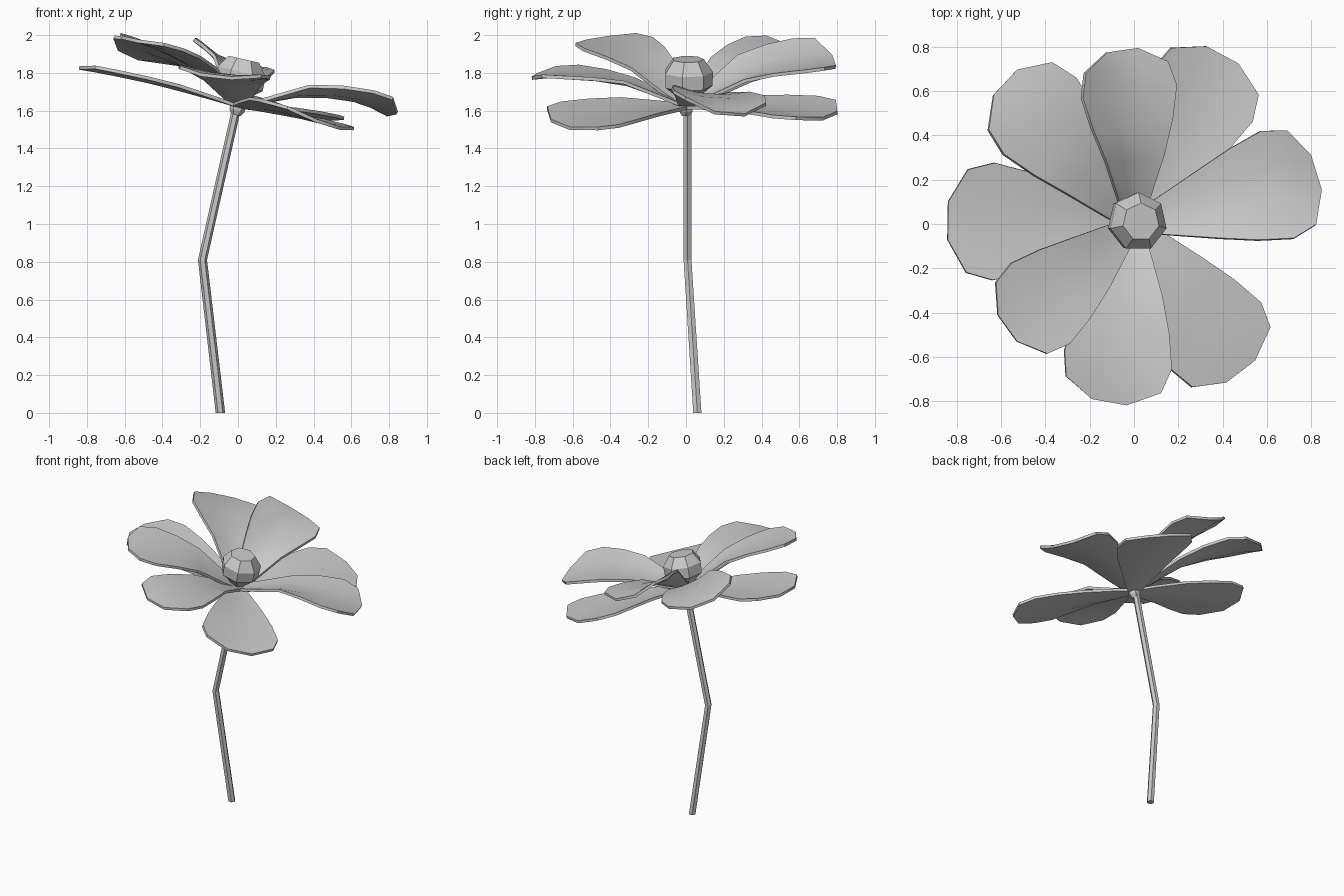
import bpy, math
from mathutils import Matrix, Vector

if "Cube" in bpy.data.objects:
    bpy.data.objects.remove(bpy.data.objects["Cube"])

TILT = math.radians(12.8)
HEAD = Matrix.Translation((0, 0, 1.625)) @ Matrix.Rotation(TILT, 4, 'Y')


def make(name, verts, faces, smooth=False):
    me = bpy.data.meshes.new(name)
    me.from_pydata(verts, [], faces)
    me.update()
    ob = bpy.data.objects.new(name, me)
    bpy.context.collection.objects.link(ob)
    for p in me.polygons:
        p.use_smooth = smooth
    return ob


def lathe(name, rings, sides, matrix=Matrix(), turn=0.0):
    """Closed tube through rings given as (centre, radius)."""
    verts = []
    for c, r in rings:
        for i in range(sides):
            a = turn + 2 * math.pi * i / sides
            verts.append(matrix @ (Vector(c) + Vector((r * math.cos(a), r * math.sin(a), 0))))
    faces = [tuple(reversed(range(sides)))]
    for k in range(len(rings) - 1):
        for i in range(sides):
            j = (i + 1) % sides
            faces.append((k * sides + i, k * sides + j, (k + 1) * sides + j, (k + 1) * sides + i))
    n = (len(rings) - 1) * sides
    faces.append(tuple(range(n, n + sides)))
    return make(name, verts, faces)


# Petal rows: distance from centre, half width
OUTLINE = [(0.02, 0.045), (0.12, 0.085), (0.32, 0.158), (0.49, 0.215), (0.65, 0.252), (0.77, 0.222)]
# Centre-line height per row, last value is the tip
LOW = [0.0, 0.006, 0.014, 0.018, 0.016, 0.012, 0.005]
LOW_UP = [0.0, 0.01, 0.025, 0.035, 0.038, 0.035, 0.032]
MID = [0.01, 0.045, 0.125, 0.16, 0.172, 0.16, 0.135]
ARCH = [0.01, 0.045, 0.12, 0.15, 0.16, 0.15, 0.135]
SHALLOW = [0.01, 0.042, 0.105, 0.13, 0.14, 0.135, 0.122]
TOP = [0.015, 0.055, 0.15, 0.19, 0.21, 0.215, 0.212]


def petal(name, angle, length, heights, width, cup, twist):
    s = length / 0.853
    cols = (-1, -0.36, 0.36, 1)
    verts = []
    for k, (r, w) in enumerate(OUTLINE):
        for u in cols:
            edge = (cup * u * u + twist * u) * min(1, r / 0.3)
            verts.append((r * s, u * w * width, heights[k] + edge))
    # blunt two-point tip
    for u in (-0.36, 0.36):
        verts.append((length, u * 0.228 * width, heights[-1] + 0.005 + twist * u))
    faces = [(k * 4 + i, k * 4 + 4 + i, k * 4 + 5 + i, k * 4 + 1 + i)
             for k in range(5) for i in range(3)]
    faces += [(20, 24, 21), (21, 24, 25, 22), (22, 25, 23)]
    m = HEAD @ Matrix.Rotation(math.radians(angle), 4, 'Z')
    ob = make(name, [m @ Vector(v) for v in verts], faces, True)
    mod = ob.modifiers.new("thickness", 'SOLIDIFY')
    mod.thickness = 0.018
    mod.offset = 0
    bpy.ops.object.select_all(action='DESELECT')
    bpy.context.view_layer.objects.active = ob
    ob.select_set(True)
    bpy.ops.object.modifier_apply(modifier=mod.name)
    bpy.ops.object.shade_smooth_by_angle(angle=math.radians(40))


# Bent stem
lathe("stem", [((-0.093, 0.06, 0), 0.025), ((-0.188, 0.008, 0.81), 0.024),
               ((-0.006, 0.008, 1.62), 0.024)], 6)

# Cup under the petals
lathe("flower_base", [((0, 0, -0.05), 0.026), ((0, 0, -0.025), 0.04), ((0, 0, 0.02), 0.045)], 6, HEAD)

# Faceted flower centre
lathe("flower_centre", [((-0.012, 0.01, 0.01), 0.04), ((-0.015, 0.01, 0.07), 0.085),
                        ((-0.017, 0.01, 0.105), 0.13), ((-0.02, 0.01, 0.18), 0.133),
                        ((-0.024, 0.01, 0.248), 0.085)], 7, HEAD, math.radians(90))

# Petals: name, angle, length, heights, width, cup, twist
for args in [("lower_petal_1", 62.4, 0.86, LOW_UP, 1.03, 0.025, 0.0),
             ("lower_petal_2", 179, 0.863, LOW, 1.05, 0.02, 0.0),
             ("lower_petal_3", 306.3, 0.825, LOW, 1.03, 0.022, -0.015),
             ("middle_petal_1", 16, 0.84, MID, 1.0, 0.03, -0.03),
             ("middle_petal_2", 134.5, 0.895, ARCH, 0.98, 0.025, 0.035),
             ("middle_petal_3", 259.8, 0.815, SHALLOW, 0.98, 0.02, 0.025),
             ("upper_petal_1", 97.6, 0.79, TOP, 0.91, 0.045, 0.035),
             ("upper_petal_2", 216.5, 0.79, TOP, 0.9, 0.015, 0.0)]:
    petal(*args)
